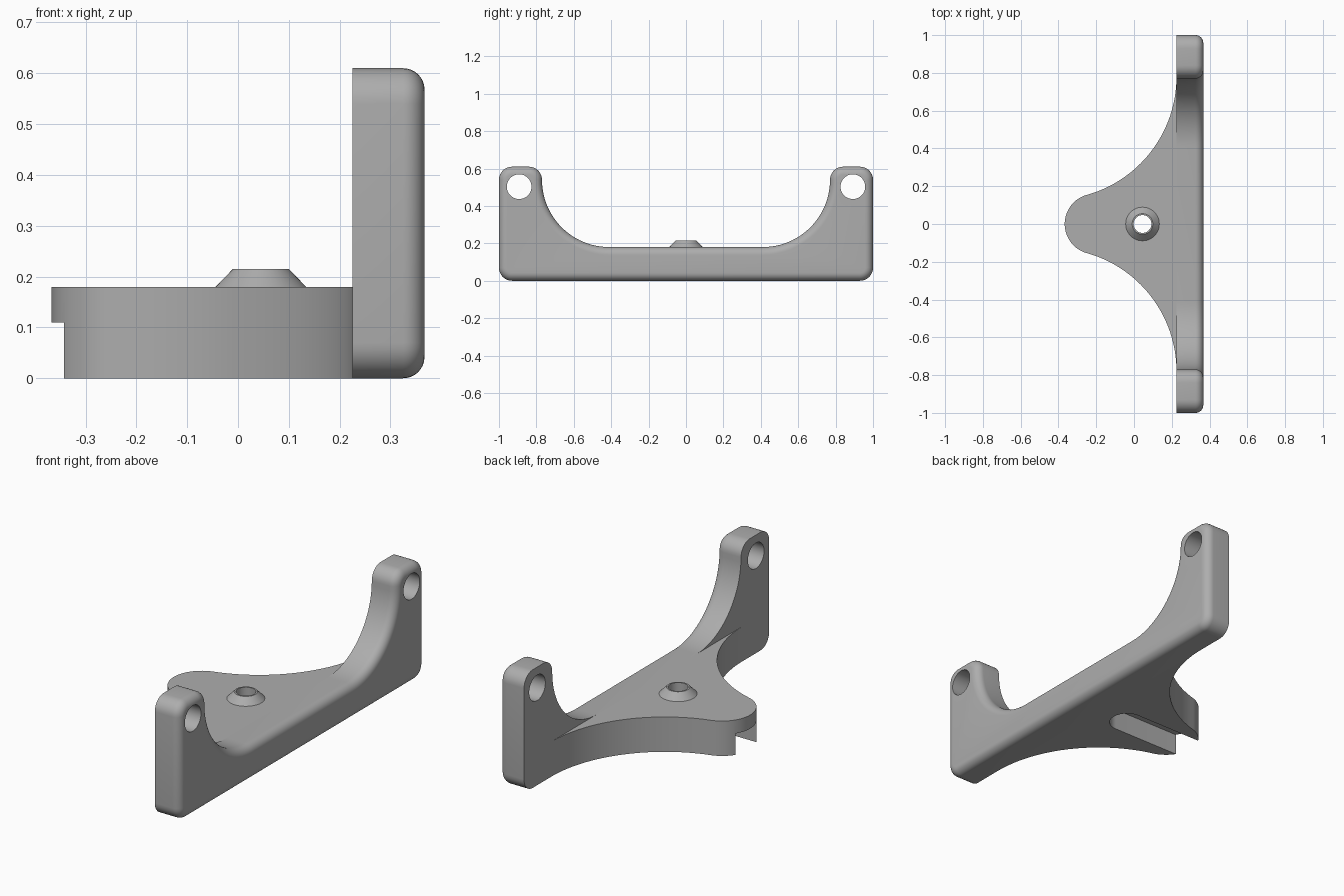
import bpy, bmesh
from math import cos, sin, pi, radians, asin

if "Cube" in bpy.data.objects:
    bpy.data.objects.remove(bpy.data.objects["Cube"], do_unlink=True)

GREY = (0.42, 0.42, 0.42, 1)
mat = bpy.data.materials.new("plain grey")
mat.use_nodes = True
mat.diffuse_color = GREY
mat.node_tree.nodes["Principled BSDF"].inputs["Base Color"].default_value = GREY


def arc(cx, cy, r, a0, a1, n):
    """Points along an arc, angles in degrees."""
    angles = [radians(a0 + (a1 - a0) * i / n) for i in range(n + 1)]
    return [(cx + r * cos(a), cy + r * sin(a)) for a in angles]


def loft(name, rings, caps=True, loop=False):
    """Skin a list of closed point rings into an object."""
    bm = bmesh.new()
    rows = [[bm.verts.new(p) for p in ring] for ring in rings]
    pairs = list(zip(rows, rows[1:])) + ([(rows[-1], rows[0])] if loop else [])
    for a, b in pairs:
        for i in range(len(a)):
            j = (i + 1) % len(a)
            bm.faces.new((a[i], a[j], b[j], b[i]))
    if caps:
        bm.faces.new(rows[0])
        bm.faces.new(rows[-1])
    bmesh.ops.recalc_face_normals(bm, faces=bm.faces)
    mesh = bpy.data.meshes.new(name)
    bm.to_mesh(mesh)
    bm.free()
    mesh.materials.append(mat)
    obj = bpy.data.objects.new(name, mesh)
    bpy.context.collection.objects.link(obj)
    return obj


def prism(name, outline, z0, z1):
    return loft(name, [[(x, y, z) for x, y in outline] for z in (z0, z1)])


def select(obj):
    bpy.ops.object.select_all(action="DESELECT")
    obj.select_set(True)
    bpy.context.view_layer.objects.active = obj


def cut(obj, cutter):
    cutter.hide_render = True
    mod = obj.modifiers.new("cut", "BOOLEAN")
    mod.operation, mod.solver, mod.object = "DIFFERENCE", "EXACT", cutter
    select(obj)
    bpy.ops.object.modifier_apply(modifier=mod.name)
    bpy.data.objects.remove(cutter, do_unlink=True)


# Upright plate: U-shaped profile, back rim rounded over
FRONT, BACK, FILLET, CORNER = 0.225, 0.367, 0.042, 0.07


def plate_profile(d):
    """Plate outline in (y, z), shrunk inwards by d."""
    r = CORNER - d
    half = (arc(0.93, 0.07, r, -90, 0, 8) + arc(0.93, 0.54, r, 0, 90, 8)
            + arc(0.84, 0.54, r, 90, 180, 8) + arc(0.41, 0.54, 0.36 + d, 0, -90, 24)[1:])
    return half + [(-y, z) for y, z in reversed(half)]


sections = [(FRONT, 0)]
sections += [(BACK - FILLET + FILLET * sin(a), FILLET * (1 - cos(a)))
             for a in (pi / 2 * i / 8 for i in range(9))]
plate = loft("upright_plate", [[(x, y, z) for y, z in plate_profile(d)] for x, d in sections])

# Screw holes through both arms
for side in (-1, 1):
    circle = arc(side * 0.892, 0.503, 0.066, 0, 352.5, 47)
    cut(plate, loft("arm_hole_cutter", [[(x, y, z) for y, z in circle] for x in (0.1, 0.5)]))

# Base: round nose flaring into the plate with concave sides
NOSE_X, NOSE_R, FLARE_R = -0.207, 0.16, 0.65
flare_x, flare_y = FRONT - FLARE_R, 0.78
lean = 90 - 15.3
side = arc(flare_x, flare_y, FLARE_R, 0, -lean, 40)
nose = arc(NOSE_X, 0, NOSE_R, 180 - lean, 180 + lean, 32)[1:-1]
outline = side + nose + [(x, -y) for x, y in reversed(side)]
base = prism("base", outline, 0, 0.18)

# Open slot under the base and the hole above it
HOLE_X, HOLE_R, SLOT_R = 0.045, 0.047, 0.086
slot = arc(HOLE_X, 0, SLOT_R, -90, 90, 24) + [(-0.6, SLOT_R), (-0.6, -SLOT_R)]
cut(base, prism("slot_cutter", slot, -0.1, 0.11))
cut(base, prism("hole_cutter", arc(HOLE_X, 0, HOLE_R, 0, 352.5, 47), 0.05, 0.3))

# Conical collar around the hole
collar_profile = [(HOLE_R, 0.18), (0.089, 0.18), (0.055, 0.215), (HOLE_R, 0.215)]
collar = loft("collar", [[(x, y, z) for x, y in arc(HOLE_X, 0, r, 0, 352.5, 47)]
                         for r, z in collar_profile], caps=False, loop=True)

for obj in (plate, base, collar):
    select(obj)
    bpy.ops.object.shade_smooth_by_angle(angle=radians(30))
